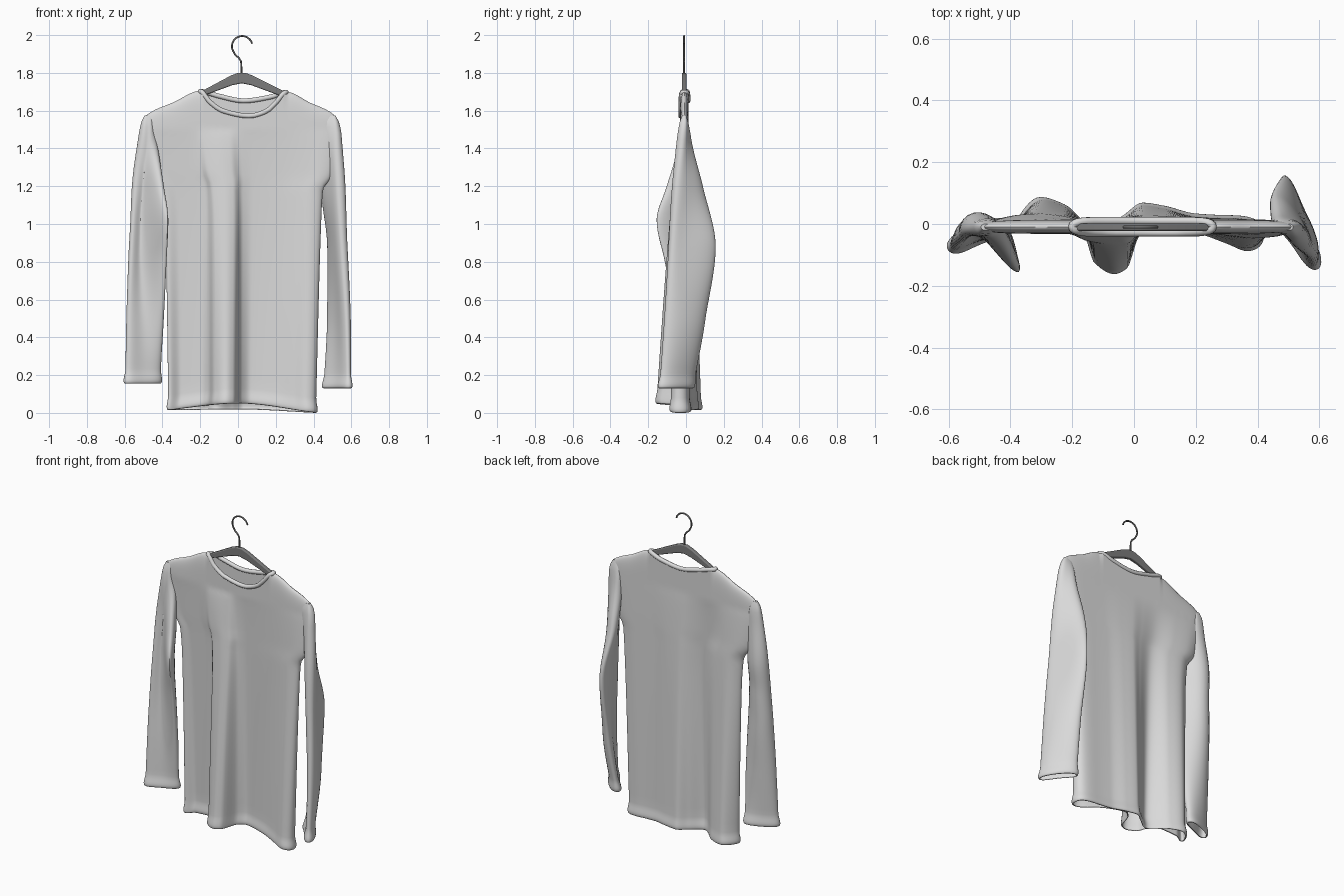
import bpy, bmesh, math

cube = bpy.data.objects.get("Cube")
if cube:
    bpy.data.objects.remove(cube, do_unlink=True)


def material(name, v):
    m = bpy.data.materials.new(name)
    m.use_nodes = True
    m.diffuse_color = (v, v, v, 1)
    m.node_tree.nodes["Principled BSDF"].inputs["Base Color"].default_value = (v, v, v, 1)
    return m


cloth = material("light grey cloth", 0.7)
wood = material("dark grey hanger", 0.2)
steel = material("dark steel", 0.14)


def lerp(a, b, t):
    return a + (b - a) * t


def smooth(table, t):
    """Monotone cubic through rows (key, value...) sorted by key; returns the values."""
    t = min(max(t, table[0][0]), table[-1][0])
    i = 0
    while i < len(table) - 2 and t > table[i + 1][0]:
        i += 1

    def slope(j, c):
        return (table[j + 1][c] - table[j][c]) / (table[j + 1][0] - table[j][0])

    def tangent(j, c):
        if j == 0 or j == len(table) - 1:
            return slope(min(j, len(table) - 2), c)
        a, b = slope(j - 1, c), slope(j, c)
        return 2 * a * b / (a + b) if a * b > 0 else 0

    h = table[i + 1][0] - table[i][0]
    s = (t - table[i][0]) / h
    out = []
    for c in range(1, len(table[0])):
        p, q = table[i][c], table[i + 1][c]
        m, n = tangent(i, c) * h, tangent(i + 1, c) * h
        out.append(p + m * s + (3 * (q - p) - 2 * m - n) * s**2 + (2 * (p - q) + m + n) * s**3)
    return out if len(out) > 1 else out[0]


def finish(name, bm, mat, thick=0.0):
    bmesh.ops.remove_doubles(bm, verts=bm.verts, dist=0.0005)
    bmesh.ops.recalc_face_normals(bm, faces=bm.faces)
    me = bpy.data.meshes.new(name)
    bm.to_mesh(me)
    bm.free()
    ob = bpy.data.objects.new(name, me)
    bpy.context.collection.objects.link(ob)
    me.materials.append(mat)
    bpy.ops.object.select_all(action="DESELECT")
    ob.select_set(True)
    bpy.context.view_layer.objects.active = ob
    bpy.ops.object.shade_smooth_by_angle(angle=math.radians(50))
    if thick:
        mod = ob.modifiers.new("thickness", "SOLIDIFY")
        mod.thickness, mod.offset = thick, -1
    return ob


def loft(name, rings, mat, thick, cap=False):
    bm = bmesh.new()
    rows = [[bm.verts.new(p) for p in r] for r in rings]
    n = len(rows[0])
    for a, b in zip(rows, rows[1:]):
        for i in range(n):
            j = (i + 1) % n
            bm.faces.new((a[i], a[j], b[j], b[i]))
    if cap:
        bm.faces.new(rows[-1])
    return finish(name, bm, mat, thick)


def tube(name, points, radius, mat, cyclic=False):
    cu = bpy.data.curves.new(name, "CURVE")
    cu.dimensions = "3D"
    cu.bevel_depth, cu.bevel_resolution, cu.use_fill_caps = radius, 3, True
    sp = cu.splines.new("POLY")
    sp.points.add(len(points) - 1)
    for p, co in zip(sp.points, points):
        p.co = (*co, 1)
    sp.use_cyclic_u = cyclic
    sp.use_smooth = True
    ob = bpy.data.objects.new(name, cu)
    bpy.context.collection.objects.link(ob)
    cu.materials.append(mat)
    return ob


# Soft rolled hem: heights above the edge and the swelling at each height
HEM = 0.08
hem_steps = [0, 0.002, 0.006, 0.014, 0.024, 0.036, 0.05, 0.065, HEM]


def swell(d):
    t = min(d / HEM, 1)
    return 0.032 * math.sqrt(t) * (1 - t) ** 2


# Torso outline and folds
left_edge = [(0, -0.368), (1.0, -0.385), (1.19, -0.4), (1.27, -0.455), (1.4, -0.485), (1.55, -0.51)]
right_edge = [(0, 0.412), (1.0, 0.44), (1.18, 0.45), (1.26, 0.5), (1.4, 0.52), (1.55, 0.532)]
shoulder_l = [(-0.51, 1.53), (-0.48, 1.58), (-0.34, 1.645), (-0.2, 1.705)]
shoulder_r = [(0.255, 1.7), (0.38, 1.643), (0.5, 1.585), (0.532, 1.54)]
top_front = shoulder_l + [(-0.15, 1.65), (-0.08, 1.602), (0.06, 1.575), (0.15, 1.6), (0.2, 1.645)] + shoulder_r
top_back = shoulder_l + [(-0.1, 1.68), (0.03, 1.655), (0.17, 1.675)] + shoulder_r
fold_front = [(-0.37, -0.04), (-0.3, 0.01), (-0.2, 0), (-0.155, -0.03), (-0.125, -0.115), (-0.06, -0.153),
              (-0.02, -0.135), (0.02, -0.03), (0.07, 0), (0.2, -0.02), (0.3, -0.055), (0.37, -0.085), (0.42, -0.09)]
fold_back = [(-0.37, 0.04), (-0.3, 0.08), (-0.22, 0.055), (-0.11, -0.03), (-0.03, 0.02), (0.03, 0.06),
             (0.1, 0.05), (0.2, 0.025), (0.3, 0.02), (0.42, 0.02)]
hem_front = [(0, 0.015), (0.47, 0.05), (1, 0.0)]
hem_back = [(0, 0.015), (0.5, 0.018), (1, 0.0)]


def torso_point(u, row, front):
    top_x = lerp(-0.51, 0.532, u)
    top = smooth(top_front if front else top_back, top_x)
    hem = smooth(hem_front if front else hem_back, u)
    if row < len(hem_steps):
        v, d = 0, hem_steps[row]
    else:
        t = (row - len(hem_steps) + 1) / BODY_ROWS
        v = 1 - (1 - t) ** 1.6
        d = lerp(HEM, top - hem, v)
    z, puff = hem + d, swell(d)
    x = lerp(smooth(left_edge, z) - puff, smooth(right_edge, z) + puff, u)
    w = min(max((1.5 - z) / 1.4, 0), 1) ** 0.75
    key = lerp(-0.37, 0.42, u)
    f = lerp(-0.032, smooth(fold_front, key), w) - puff
    b = lerp(0.014, smooth(fold_back, key), w) + puff
    half = (b - f) / 2 * math.sqrt(max(0, 1 - abs(2 * u - 1) ** 12))
    if not -0.2 < top_x < 0.255:      # close the shoulder seam
        half *= math.sqrt(max(0, 1 - v**40))
    return (x, (f + b) / 2 + (-half if front else half), z)


BODY_ROWS, COLS = 44, 110
cols = [0.5 - 0.5 * math.cos(math.pi * i / COLS) * (1 - 0.35 * math.sin(math.pi * i / COLS) ** 2)
        for i in range(COLS + 1)]
loft("shirt_body", [[torso_point(u, r, True) for u in cols] +
                    [torso_point(u, r, False) for u in reversed(cols)]
                    for r in range(len(hem_steps) + BODY_ROWS)], cloth, 0.004)

# Collar roll round the neck opening
collar = []
for side, table in ((-1, top_front), (1, top_back)):
    for i in range(24):
        s = math.cos(math.pi * i / 24) * side
        x = lerp(-0.2, 0.255, (s + 1) / 2)
        collar.append((x, -0.009 + side * 0.019 * math.sqrt(max(0, 1 - s**10)), smooth(table, x) - 0.003))
tube("collar", collar, 0.013, cloth, True)

# Sleeves: height, outer edge xy, middle xy, inner edge xy, half thickness
sleeves = {
    "left_sleeve": [(0.13, 0.59, -0.14, 0.53, -0.04, 0.455, 0.03, 0.025),
                    (0.5, 0.58, -0.115, 0.542, 0, 0.478, 0.1, 0.03),
                    (0.88, 0.565, -0.09, 0.53, 0, 0.485, 0.157, 0.03),
                    (1.2, 0.552, -0.07, 0.51, 0, 0.45, 0.085, 0.035),
                    (1.47, 0.545, -0.03, 0.5, -0.01, 0.45, 0.005, 0.028),
                    (1.55, 0.53, -0.015, 0.5, -0.01, 0.46, -0.01, 0.02),
                    (1.575, 0.515, -0.01, 0.495, -0.01, 0.47, -0.01, 0.01)],
    "right_sleeve": [(0.155, -0.595, -0.08, -0.51, -0.035, -0.412, 0, 0.025),
                     (0.5, -0.585, -0.07, -0.5, -0.02, -0.395, -0.055, 0.03),
                     (0.8, -0.57, -0.06, -0.5, -0.01, -0.382, -0.11, 0.03),
                     (1.02, -0.558, -0.05, -0.49, -0.01, -0.373, -0.155, 0.03),
                     (1.2, -0.547, -0.04, -0.49, 0, -0.4, -0.1, 0.035),
                     (1.47, -0.522, -0.025, -0.48, -0.01, -0.44, -0.02, 0.028),
                     (1.55, -0.508, -0.015, -0.48, -0.01, -0.45, -0.01, 0.02),
                     (1.575, -0.495, -0.01, -0.475, -0.01, -0.455, -0.01, 0.01)],
}


def sleeve_ring(table, z, steps=20):
    px, py, mx, my, qx, qy, h = smooth(table, z)
    puff = swell(z - table[0][0])
    cx, cy = 2 * mx - (px + qx) / 2, 2 * my - (py + qy) / 2
    near, far = [], []
    for i in range(steps + 1):
        t = 0.5 - 0.5 * math.cos(math.pi * i / steps)
        x = (1 - t) ** 2 * px + 2 * t * (1 - t) * cx + t * t * qx
        y = (1 - t) ** 2 * py + 2 * t * (1 - t) * cy + t * t * qy
        dx = (1 - t) * (cx - px) + t * (qx - cx)
        dy = (1 - t) * (cy - py) + t * (qy - cy)
        n = math.hypot(dx, dy)
        dx, dy = dx / n, dy / n
        side = (h + puff) * math.sqrt(max(0, 1 - abs(2 * t - 1) ** 4))
        along = puff * (2 * t - 1)
        near.append((x + dx * along - dy * side, y + dy * along + dx * side, z))
        far.append((x + dx * along + dy * side, y + dy * along - dx * side, z))
    return near + far[-2:0:-1]


for name, table in sleeves.items():
    low, high = table[0][0], table[-1][0]
    heights = [low + d for d in hem_steps]
    heights += [lerp(low + HEM, high, i / 44) for i in range(1, 45)]
    loft(name, [sleeve_ring(table, z) for z in heights], cloth, 0.004, True)

# Hanger body: extruded outline with eased edges
upper = [(-0.45, 1.54), (-0.17, 1.715), (-0.04, 1.785), (0, 1.8), (0.04, 1.8), (0.08, 1.785), (0.23, 1.71), (0.48, 1.54)]
lower = [(0.47, 1.52), (0.22, 1.68), (0.07, 1.735), (0.02, 1.745), (-0.03, 1.735), (-0.18, 1.68), (-0.44, 1.52)]
bm = bmesh.new()
face = bm.faces.new([bm.verts.new((x, -0.022, z)) for x, z in upper + lower])
ext = bmesh.ops.extrude_face_region(bm, geom=[face])["geom"]
bmesh.ops.translate(bm, vec=(0, 0.024, 0), verts=[g for g in ext if isinstance(g, bmesh.types.BMVert)])
body = finish("hanger_body", bm, wood)
bev = body.modifiers.new("eased edges", "BEVEL")
bev.width, bev.segments = 0.006, 3

# Hanger hook: open loop running down into a straight stem
arc = [(0.022 + 0.054 * math.cos(a), -0.01, 1.941 + 0.054 * math.sin(a))
       for a in (math.radians(15 + 8 * i) for i in range(26))]
stem = [(-0.014, -0.01, 1.895), (0.006, -0.01, 1.878), (0.016, -0.01, 1.86), (0.018, -0.01, 1.83), (0.018, -0.01, 1.78)]
tube("hanger_hook", arc + stem, 0.005, steel)
